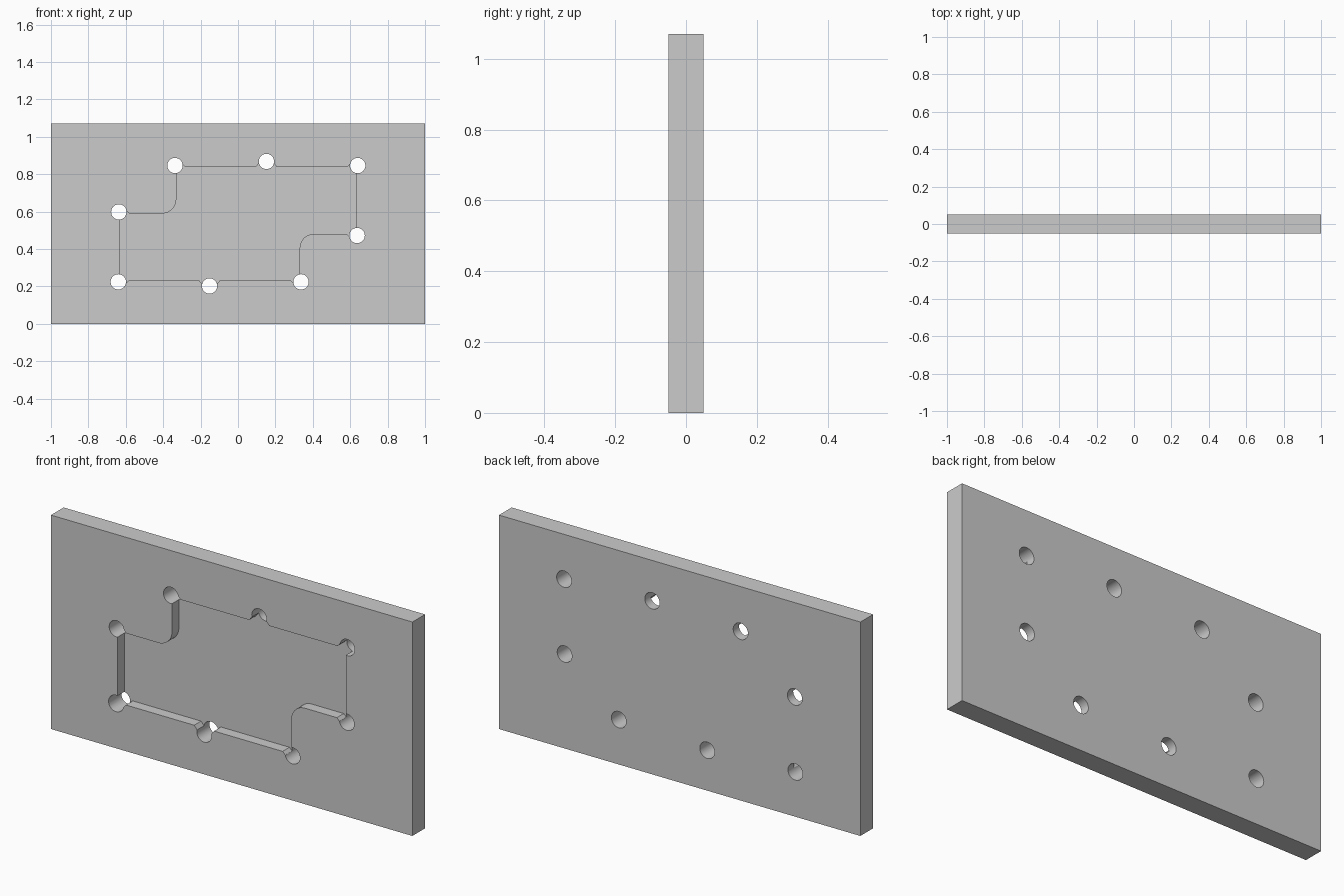
import bpy, bmesh, math

if "Cube" in bpy.data.objects:
    bpy.data.objects.remove(bpy.data.objects["Cube"])

W, T, H = 2.0, 0.1, 1.07
CZ = H / 2            # centre of the half-turn symmetric pocket
DEPTH = 0.054         # pocket depth
HOLE_R, FILLET = 0.041, 0.075
SIDE, BASE, STEP_X, STEP_Z = 0.632, -0.304, 0.33, -0.055

# Hole centres of one half, relative to the plate centre
A, B, C, D = (-0.64, -0.311), (-0.152, -0.333), (0.337, -0.311), (0.637, -0.063)
HALF_HOLES = [A, B, C, D]


def half_turn(points):
    return points + [(-x, -z) for x, z in points]


def prism(name, outlines, y0, y1):
    """Extrude x-z outlines from y0 to y1 as one object."""
    bm = bmesh.new()
    for pts in outlines:
        face = bm.faces.new([bm.verts.new((x, y0, z + CZ)) for x, z in pts])
        ext = bmesh.ops.extrude_face_region(bm, geom=[face])["geom"]
        verts = [g for g in ext if isinstance(g, bmesh.types.BMVert)]
        bmesh.ops.translate(bm, verts=verts, vec=(0, y1 - y0, 0))
    bmesh.ops.recalc_face_normals(bm, faces=bm.faces)
    mesh = bpy.data.meshes.new(name)
    bm.to_mesh(mesh)
    bm.free()
    ob = bpy.data.objects.new(name, mesh)
    bpy.context.collection.objects.link(ob)
    return ob


def arc(cx, cz, r, a0, a1, n):
    angles = [math.radians(a0 + (a1 - a0) * i / n) for i in range(n + 1)]
    return [(cx + r * math.cos(a), cz + r * math.sin(a)) for a in angles]


def flare(hole, edge, s):
    """Slanted pocket edge running out from a corner hole to the straight side."""
    return [(hole[0] + s * 0.033, edge - 0.022), (hole[0] + s * 0.055, edge)]


# Plate
plate = prism("plate", [[(-W/2, -CZ), (W/2, -CZ), (W/2, CZ), (-W/2, CZ)]], -T/2, T/2)

# Stepped pocket outline with reliefs at the holes
half = [A] + flare(A, BASE, 1)
half += [(B[0] - 0.055, BASE), (B[0] - 0.032, B[1]), (B[0] + 0.032, B[1]), (B[0] + 0.055, BASE)]
half += flare(C, BASE, -1)[::-1] + [C, (STEP_X, C[1] + 0.03)]
half += arc(STEP_X + FILLET, STEP_Z - FILLET, FILLET, 180, 90, 12)
half += flare(D, STEP_Z, -1)[::-1] + [D, (SIDE, D[1] + 0.03), (SIDE, -A[1] - 0.03)]
pocket = prism("pocket_cutter", [half_turn(half)], -T, -T/2 + DEPTH)

# Eight through holes
circles = [arc(x, z, HOLE_R, 0, 360, 32)[:-1] for x, z in half_turn(HALF_HOLES)]
holes = prism("hole_cutter", circles, -T, T)

# Cut, then remove the cutters
bpy.context.view_layer.objects.active = plate
plate.select_set(True)
for cutter in (pocket, holes):
    cutter.hide_render = True
    mod = plate.modifiers.new(cutter.name, 'BOOLEAN')
    mod.operation, mod.solver, mod.object = 'DIFFERENCE', 'EXACT', cutter
    bpy.ops.object.modifier_apply(modifier=mod.name)
    bpy.data.objects.remove(cutter)
bpy.ops.object.shade_smooth_by_angle(angle=math.radians(30))
